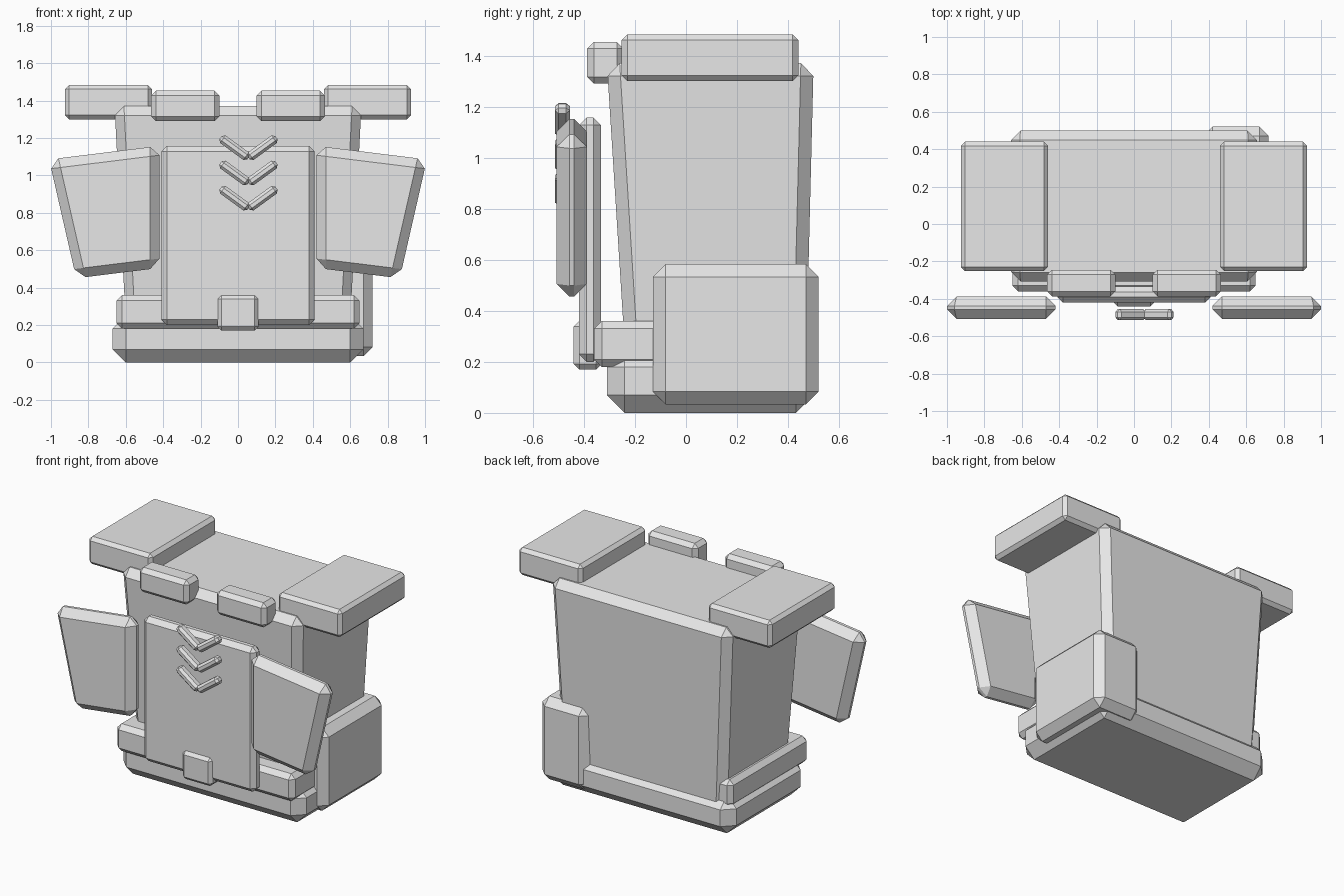
import bpy
import bmesh
import math
from mathutils import Matrix, Vector

cube = bpy.data.objects.get("Cube")
if cube:
    bpy.data.objects.remove(cube, do_unlink=True)

grey = bpy.data.materials.new("light_grey")
grey.use_nodes = True
colour = (0.8, 0.8, 0.8, 1)
grey.diffuse_color = colour
grey.node_tree.nodes["Principled BSDF"].inputs["Base Color"].default_value = colour


def block(name, x, y, z, bevel, shape=None, turn=None):
    """Chamfered box spanning the x, y, z ranges; shape moves corners, turn rotates about the centre."""
    low, high = Vector((x[0], y[0], z[0])), Vector((x[1], y[1], z[1]))
    mid, size = (low + high) / 2, high - low
    bm = bmesh.new()
    bmesh.ops.create_cube(bm, size=1)
    for v in bm.verts:
        v.co = Vector(a * b for a, b in zip(v.co, size)) + mid
        if shape:
            v.co = shape(v.co, mid)
    bmesh.ops.bevel(bm, geom=bm.edges[:], offset=bevel, segments=1,
                    affect='EDGES', clamp_overlap=True)
    bmesh.ops.recalc_face_normals(bm, faces=bm.faces[:])
    bmesh.ops.translate(bm, verts=bm.verts[:], vec=-mid)
    if turn:
        bmesh.ops.rotate(bm, verts=bm.verts[:], matrix=Matrix.Rotation(turn, 3, 'Y'))
    mesh = bpy.data.meshes.new(name)
    bm.to_mesh(mesh)
    bm.free()
    mesh.materials.append(grey)
    obj = bpy.data.objects.new(name, mesh)
    obj.location = mid
    bpy.context.collection.objects.link(obj)
    return obj


def span(side, a, b):
    """Range of x mirrored to the given side."""
    return tuple(sorted((side * a, side * b)))


# Body, narrowing towards the bottom
def taper(co, mid):
    if co.z > mid.z:
        return co
    return Vector((co.x * 0.9, -0.23 if co.y < mid.y else 0.468, co.z))


block("body", (-0.66, 0.66), (-0.31, 0.5), (0.1, 1.37), 0.05, taper)

# Base and belt
block("base", (-0.67, 0.67), (-0.31, 0.5), (0, 0.25), 0.07)
block("belt", (-0.65, 0.65), (-0.36, 0.46), (0.18, 0.36), 0.03)
block("buckle", (-0.11, 0.11), (-0.44, -0.33), (0.17, 0.36), 0.022)

# Front panel and side pouch
block("front_panel", (-0.41, 0.41), (-0.42, -0.333), (0.2, 1.157), 0.03)
block("side_pouch", (0.37, 0.72), (-0.13, 0.52), (0.033, 0.583), 0.05)

# Paired shoulder pads, strap pads and front flaps
for side, label in ((1, "left"), (-1, "right")):
    block(label + "_shoulder_pad", span(side, 0.46, 0.925),
          (-0.252, 0.44), (1.3, 1.483), 0.022)
    block(label + "_strap_pad", span(side, 0.1, 0.465),
          (-0.387, -0.245), (1.29, 1.453), 0.026)

    def flap(co, mid):
        outer, top = abs(co.x) > abs(mid.x), co.z > mid.z
        if outer:
            return Vector((side * (1.01 if top else 0.865), co.y, 1.085 if top else 0.45))
        return Vector((side * 0.42, co.y, 1.158 if top else 0.505))

    block(label + "_front_flap", span(side, 0.42, 1.01),
          (-0.507, -0.388), (0.45, 1.16), 0.05, flap)

# Three chevrons of two slanted bars
for row in range(3):
    height = 1.148 - row * 0.135
    for side, label in ((1, "left"), (-1, "right")):
        x = 0.056 + side * 0.075
        block(f"chevron_{row + 1}_{label}_bar", (x - 0.092, x + 0.092),
              (-0.514, -0.455), (height - 0.025, height + 0.025), 0.015,
              turn=-side * math.radians(36))
